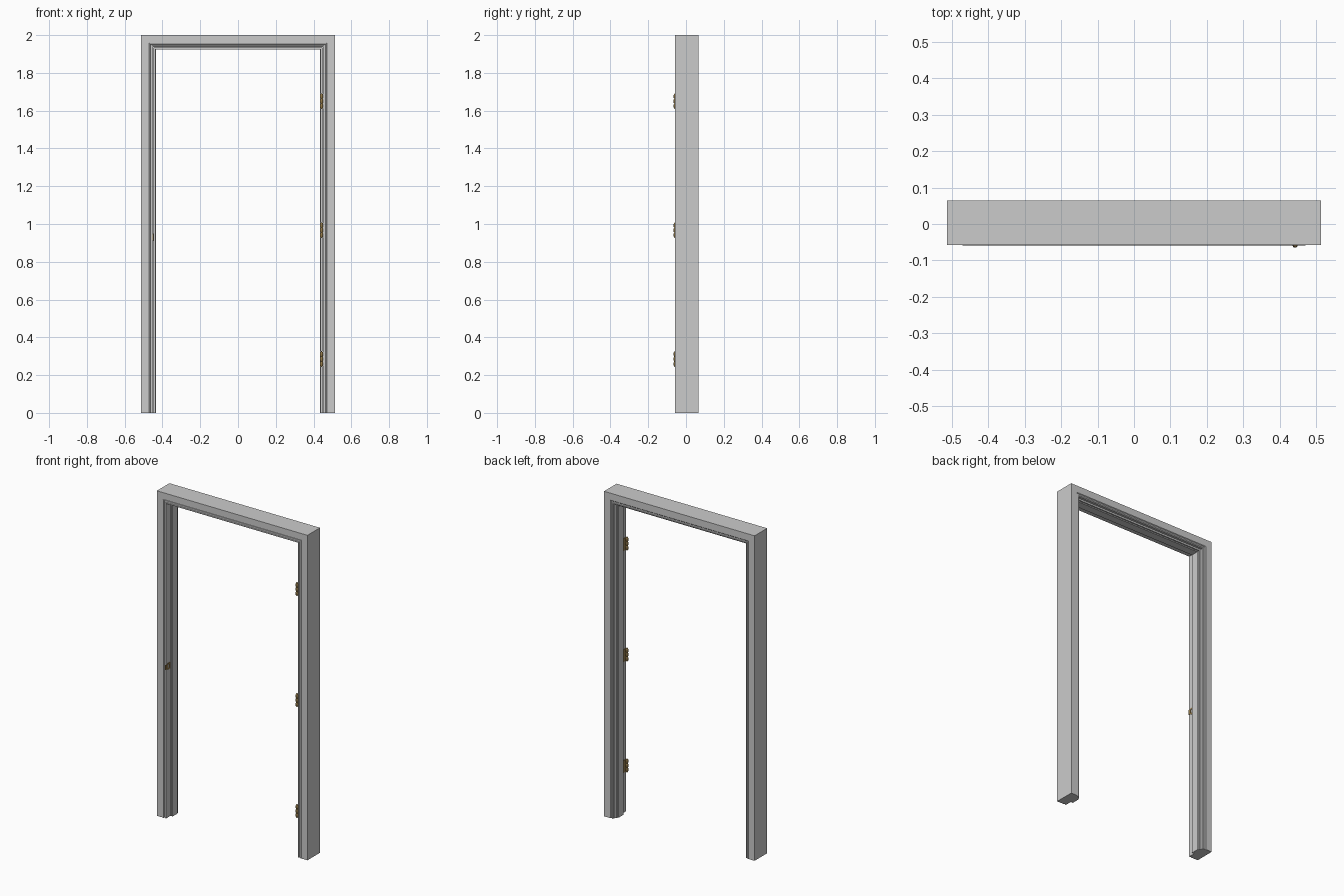
import bpy, bmesh
from math import cos, sin, tau

if "Cube" in bpy.data.objects:
    bpy.data.objects.remove(bpy.data.objects["Cube"])

HALF, TOP = 0.5125, 2.0

brass = bpy.data.materials.new("aged_brass")
brass.diffuse_color = (0.30, 0.20, 0.07, 1)
brass.use_nodes = True
brass.node_tree.nodes["Principled BSDF"].inputs["Base Color"].default_value = brass.diffuse_color

# Frame cross-section: (inset from outer edge, y), from front outer corner to back
PROFILE = [
    (0.0, -0.057), (0.041, -0.057),
    (0.043, -0.0585), (0.047, -0.0585),                     # front bead
    (0.049, -0.053), (0.056, -0.053), (0.058, -0.057),      # front groove
    (0.0625, -0.057), (0.0625, -0.014),                     # door rebate
    (0.069, -0.014), (0.069, -0.006), (0.073, -0.006), (0.073, -0.014),  # seal slot
    (0.0775, -0.014), (0.0775, 0.034),                      # door stop
    (0.073, 0.038), (0.073, 0.046), (0.0625, 0.046),        # back step
    (0.0625, 0.060), (0.058, 0.065),
    (0.056, 0.061), (0.047, 0.061), (0.043, 0.065),         # back groove
    (0.0, 0.065),
]


def finish(bm, name, material=None):
    bmesh.ops.recalc_face_normals(bm, faces=bm.faces)
    mesh = bpy.data.meshes.new(name)
    bm.to_mesh(mesh)
    bm.free()
    obj = bpy.data.objects.new(name, mesh)
    bpy.context.collection.objects.link(obj)
    if material:
        mesh.materials.append(material)
    return obj


def add_box(bm, lo, hi):
    verts = bmesh.ops.create_cube(bm, size=1)["verts"]
    for v in verts:
        v.co = [(a + b) / 2 + c * (b - a) for a, b, c in zip(lo, hi, v.co)]


def add_lathe(bm, x, y, rings, sides=12):
    loops = [[bm.verts.new((x + r * cos(tau * i / sides), y + r * sin(tau * i / sides), z))
              for i in range(sides)] for r, z in rings]
    for a, b in zip(loops, loops[1:]):
        for i in range(sides):
            j = (i + 1) % sides
            bm.faces.new((a[i], a[j], b[j], b[i]))
    bm.faces.new(loops[0][::-1])
    bm.faces.new(loops[-1])


# Door frame: profile swept up, across and down with mitred corners
bm = bmesh.new()
rings = []
for side, top in ((-1, False), (-1, True), (1, True), (1, False)):
    rings.append([bm.verts.new((side * (HALF - u), y, TOP - u if top else 0))
                  for u, y in PROFILE])
n = len(PROFILE)
for a, b in zip(rings, rings[1:]):
    for i in range(n):
        j = (i + 1) % n
        bm.faces.new((a[i], a[j], b[j], b[i]))
bm.faces.new(rings[0])
bm.faces.new(rings[-1])
finish(bm, "door_frame")

# Hinges: leaf in the rebate and a barrel of three knuckles
for label, z in (("lower", 0.285), ("middle", 0.967), ("upper", 1.65)):
    bm = bmesh.new()
    add_box(bm, (0.4475, -0.057, z - 0.038), (0.4508, -0.022, z + 0.038))
    add_box(bm, (0.442, -0.0595, z - 0.038), (0.4508, -0.0565, z + 0.038))
    for k in (-1, 0, 1):
        c = z + k * 0.026
        add_lathe(bm, 0.442, -0.0575, [(0.005, c - 0.0125), (0.0075, c - 0.008),
                                       (0.0075, c + 0.008), (0.005, c + 0.0125)])
    add_lathe(bm, 0.442, -0.0575, [(0.003, z - 0.042), (0.003, z + 0.042)])
    hinge = finish(bm, label + "_hinge", brass)
    bpy.context.view_layer.objects.active = hinge
    hinge.select_set(True)
    bpy.ops.object.shade_smooth_by_angle(angle=0.6)
    hinge.select_set(False)

# Strike plate: four strips round the latch hole, with a lip at the front
bm = bmesh.new()
X0, X1 = -0.4508, -0.4475
add_box(bm, (X0, -0.056, 0.915), (X1, -0.042, 0.945))
add_box(bm, (X0, -0.026, 0.910), (X1, -0.019, 0.950))
add_box(bm, (X0, -0.042, 0.910), (X1, -0.026, 0.919))
add_box(bm, (X0, -0.042, 0.941), (X1, -0.026, 0.950))
add_box(bm, (X0 - 0.003, -0.0595, 0.915), (X1, -0.0565, 0.945))
finish(bm, "strike_plate", brass)
